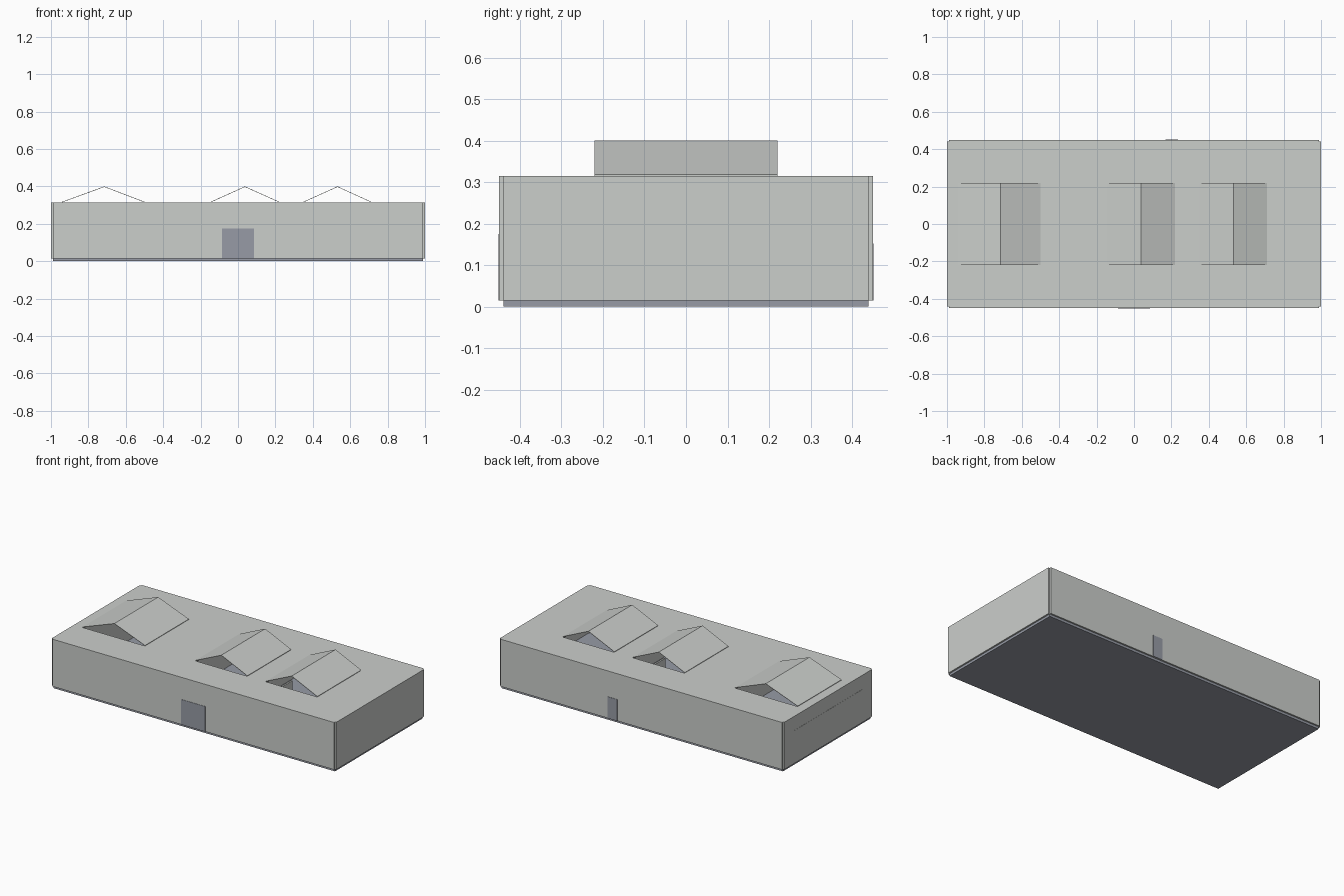
import bpy, bmesh

cube = bpy.data.objects.get("Cube")
if cube:
    bpy.data.objects.remove(cube, do_unlink=True)


def material(name, rgb):
    m = bpy.data.materials.new(name)
    m.use_nodes = True
    m.diffuse_color = (*rgb, 1)
    m.node_tree.nodes["Principled BSDF"].inputs["Base Color"].default_value = (*rgb, 1)
    return m


WALL = material("light_grey", (0.60, 0.62, 0.60))
SLATE = material("blue_grey", (0.31, 0.33, 0.38))


def finish(name, bm, mat):
    bmesh.ops.recalc_face_normals(bm, faces=bm.faces)
    mesh = bpy.data.meshes.new(name)
    bm.to_mesh(mesh)
    bm.free()
    mesh.materials.append(mat)
    ob = bpy.data.objects.new(name, mesh)
    bpy.context.collection.objects.link(ob)
    return ob


def box(name, x, y, z, mat):
    bm = bmesh.new()
    bmesh.ops.create_cube(bm, size=1)
    for v in bm.verts:
        for i, (lo, hi) in enumerate((x, y, z)):
            v.co[i] = hi if v.co[i] > 0 else lo
    return finish(name, bm, mat)


def extrude(bm, faces, offset):
    new = bmesh.ops.extrude_face_region(bm, geom=faces, use_keep_orig=True)["geom"]
    moved = [g for g in new if isinstance(g, bmesh.types.BMVert)]
    bmesh.ops.translate(bm, verts=moved, vec=offset)


L, W = 1.0, 0.45          # half length and half width
T = 0.01                  # wall thickness
FLOOR, EAVE, RIDGE = 0.015, 0.315, 0.40
HALF = 0.22               # half depth of the skylights
SKYLIGHTS = [(-0.94, -0.715, -0.50), (-0.145, 0.037, 0.22), (0.35, 0.532, 0.712)]

# Floor slab
box("floor_slab", (-L + T, L - T), (-W + T, W - T), (0, FLOOR), SLATE)

# Outer walls, leaving a small notch at each corner
for side, name in ((-1, "front"), (1, "back")):
    box(name + "_wall", (-L + T, L - T), sorted((side * W, side * (W - T))),
        (FLOOR, EAVE - T), WALL)
for side, name in ((-1, "right"), (1, "left")):
    box(name + "_wall", sorted((side * L, side * (L - T))), (-W + T, W - T),
        (FLOOR, EAVE - T), WALL)

# Inner partitions
for i, (x, y0, y1) in enumerate([(-0.32, -W + T, W - T), (0.08, 0.1, W - T),
                                 (0.45, -W + T, -0.1)]):
    box(f"partition_{i + 1}", (x - T / 2, x + T / 2), (y0, y1), (FLOOR, EAVE - T), WALL)

# Flat roof with skylight openings and notched corners
xs = [-L, -L + T] + [x for s in SKYLIGHTS for x in (s[0], s[2])] + [L - T, L]
ys = [-W, -W + T, -HALF, HALF, W - T, W]
bm = bmesh.new()
grid = [[bm.verts.new((x, y, EAVE)) for y in ys] for x in xs]
nx, ny = len(xs) - 1, len(ys) - 1
for i in range(nx):
    for j in range(ny):
        corner = i in (0, nx - 1) and j in (0, ny - 1)
        opening = j == 2 and i in (2, 4, 6)
        if not corner and not opening:
            bm.faces.new((grid[i][j], grid[i + 1][j], grid[i + 1][j + 1], grid[i][j + 1]))
bmesh.ops.delete(bm, geom=[v for v in bm.verts if not v.link_faces], context="VERTS")
extrude(bm, bm.faces[:], (0, 0, -T))
finish("flat_roof", bm, WALL)

# Open-ended gabled skylight covers made of thin sheet
for i, (x0, xr, x1) in enumerate(SKYLIGHTS):
    bm = bmesh.new()
    rows = [[bm.verts.new((x, y, z)) for y in (-HALF, HALF)]
            for x, z in ((x0, EAVE + 0.003), (xr, RIDGE), (x1, EAVE + 0.003))]
    for a, b in zip(rows, rows[1:]):
        bm.faces.new((a[0], b[0], b[1], a[1]))
    extrude(bm, bm.faces[:], (0, 0, -0.003))
    finish(f"skylight_{i + 1}", bm, WALL)

# Double front door, back door and end panel
OUT = 0.002
for name, x0, x1 in (("left", 0.001, 0.085), ("right", -0.085, -0.001)):
    box("front_door_" + name, (x0, x1), (-W - OUT, -W + OUT), (FLOOR, 0.175), SLATE)
box("back_door", (0.168, 0.236), (W - OUT, W + OUT), (FLOOR, 0.152), SLATE)
box("end_panel", (-L - OUT / 2, -L + OUT), (-0.34, 0.34), (0.08, 0.225), WALL)
